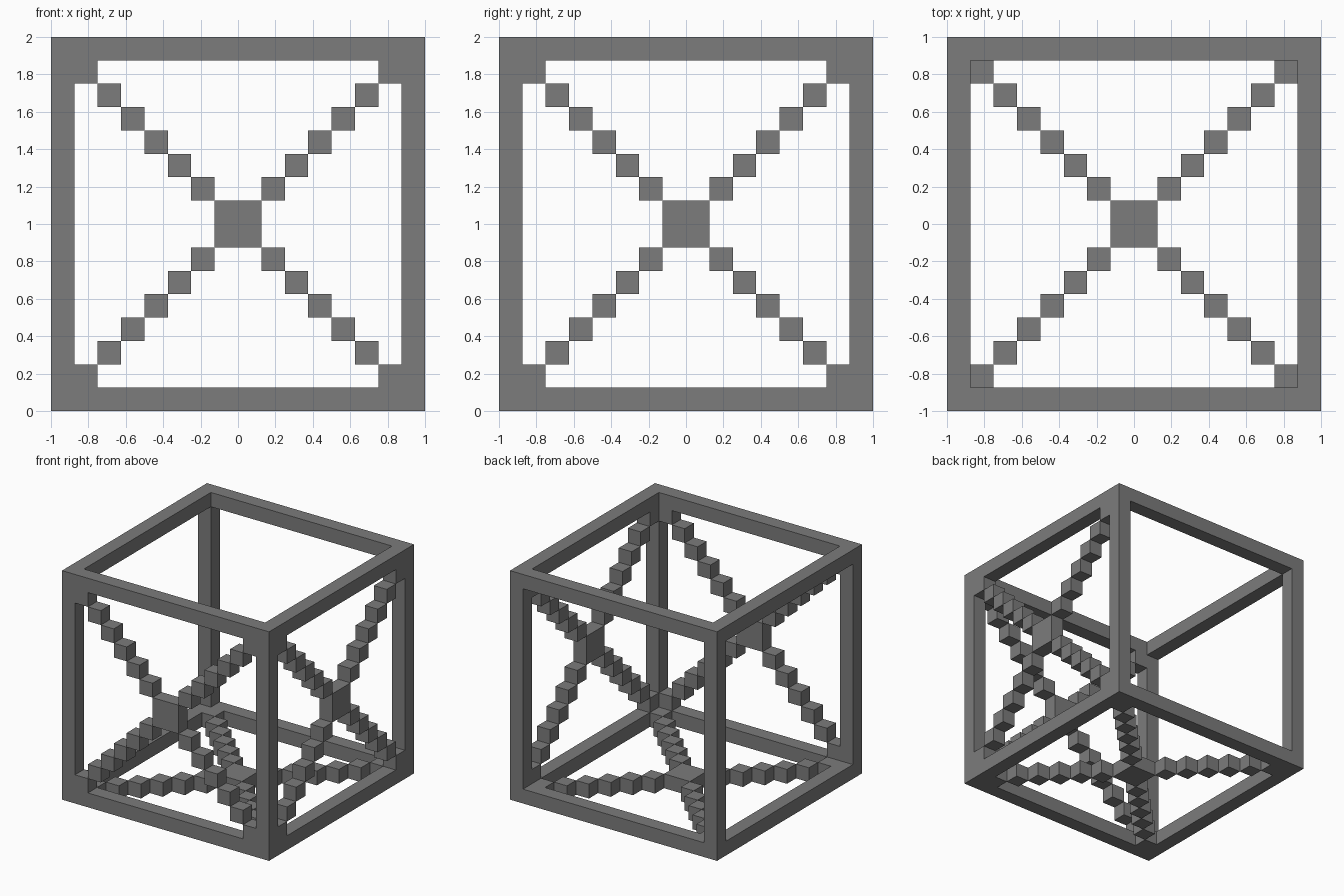
import bpy
import bmesh
from mathutils import Matrix, Vector

default = bpy.data.objects.get("Cube")
if default:
    bpy.data.objects.remove(default, do_unlink=True)

U = 0.125          # thickness of every bar and block
MID = 1 - U / 2    # distance from the middle to a bar's centre line

grey = bpy.data.materials.new("Grey")
grey.use_nodes = True
COLOUR = (0.2, 0.2, 0.2, 1)
grey.diffuse_color = COLOUR
grey.node_tree.nodes["Principled BSDF"].inputs["Base Color"].default_value = COLOUR


def add_box(bm, centre, size):
    matrix = Matrix.Translation(centre) @ Matrix.Diagonal((*size, 1))
    bmesh.ops.create_cube(bm, size=1, matrix=matrix)


def finish(name, bm):
    mesh = bpy.data.meshes.new(name)
    bm.to_mesh(mesh)
    bm.free()
    mesh.materials.append(grey)
    obj = bpy.data.objects.new(name, mesh)
    obj.location.z = 1
    bpy.context.collection.objects.link(obj)


# Open cube frame: four bars along each axis, butted at the corners
for axis, name in enumerate(("cross_bars", "depth_bars", "posts")):
    bm = bmesh.new()
    for a in (-MID, MID):
        for b in (-MID, MID):
            centre, size = Vector((a, a, a)), Vector((U, U, U))
            centre[axis] = 0
            centre[(axis + 1) % 3] = a
            centre[(axis + 2) % 3] = b
            size[axis] = 2 if axis == 0 else 2 - 2 * U
            if axis == 1:
                size[axis] = 2 - 2 * U
            add_box(bm, centre, size)
    finish(name, bm)


# Stepped diagonal cross lying in one side of the frame
def stepped_cross(name, axis, side):
    bm = bmesh.new()
    u, v = (axis + 1) % 3, (axis + 2) % 3

    def block(a, b, width):
        centre, size = Vector(), Vector((width, width, width))
        centre[axis], centre[u], centre[v] = side * MID, a, b
        size[axis] = U
        add_box(bm, centre, size)

    block(0, 0, 2 * U)
    for step in range(1, 7):
        d = (step + 0.5) * U
        for a in (-d, d):
            for b in (-d, d):
                block(a, b, U)
    finish(name, bm)


stepped_cross("front_cross", 1, -1)
stepped_cross("left_cross", 0, 1)
stepped_cross("bottom_cross", 2, -1)
